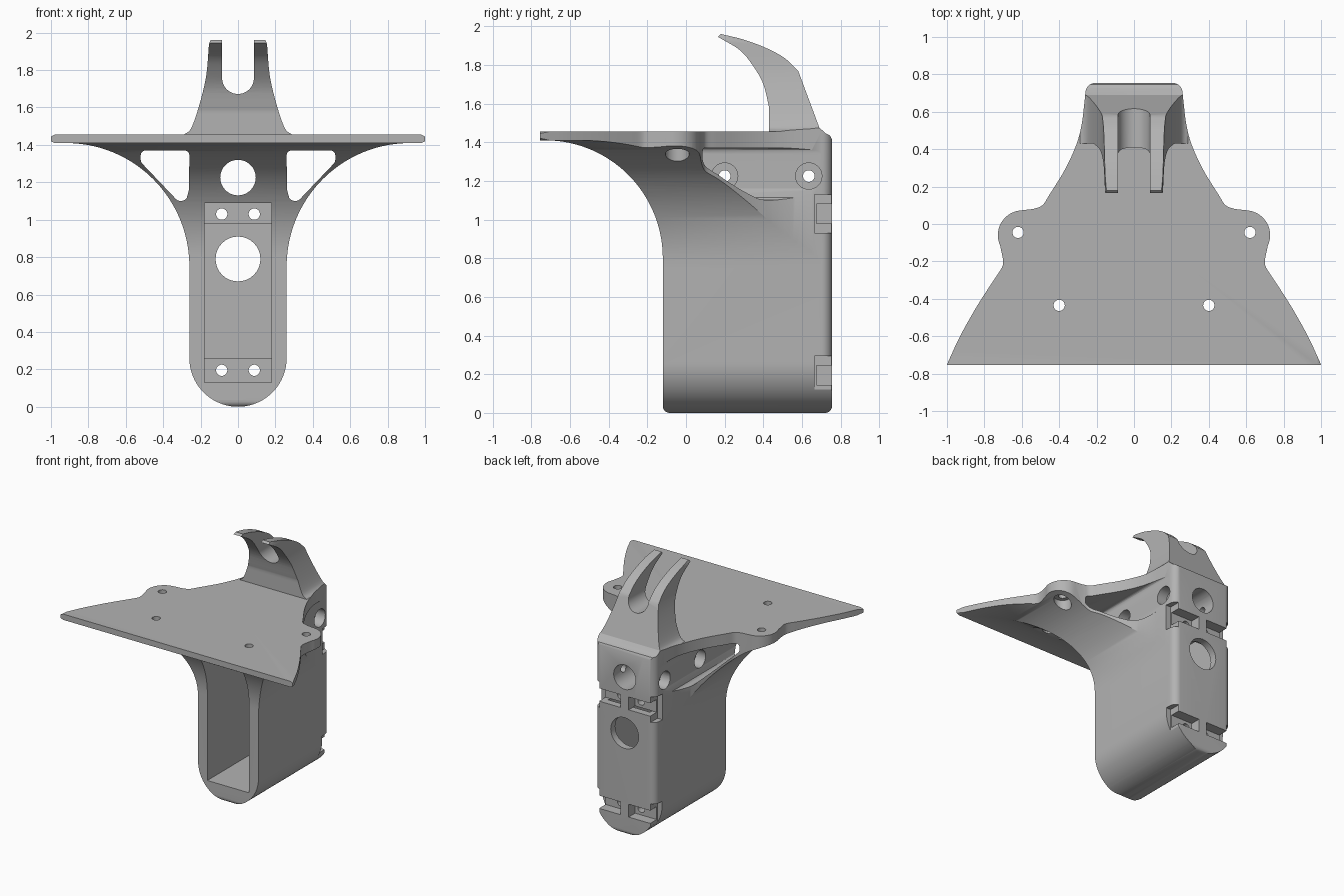
import bpy, bmesh
from math import sin, cos, radians
from mathutils import Vector

cube = bpy.data.objects.get("Cube")
if cube:
    bpy.data.objects.remove(cube, do_unlink=True)

grey = bpy.data.materials.new("light grey plastic")
grey.use_nodes = True
grey.diffuse_color = (0.45, 0.45, 0.45, 1)
grey.node_tree.nodes["Principled BSDF"].inputs["Base Color"].default_value = (0.45, 0.45, 0.45, 1)


def arc(cx, cy, r, a0, a1, n=24):
    return [(cx + r * cos(radians(a0 + (a1 - a0) * i / n)),
             cy + r * sin(radians(a0 + (a1 - a0) * i / n))) for i in range(n + 1)]


def spline(pts, n=5):
    """Smooth curve through the points."""
    p = [Vector(q) for q in pts]
    p = [2 * p[0] - p[1]] + p + [2 * p[-1] - p[-2]]
    out = []
    for a, b, c, d in zip(p, p[1:], p[2:], p[3:]):
        for i in range(n):
            t = i / n
            out.append(tuple(0.5 * (2 * b + (c - a) * t + (2 * a - 5 * b + 4 * c - d) * t * t
                                    + (3 * b - a - 3 * c + d) * t ** 3)))
    return out + [tuple(p[-2])]


def mirrored(half):
    return half + [(-x, y) for x, y in reversed(half) if abs(x) > 1e-5]


def prism(name, pts, axis, lo, hi):
    """Extrude a 2D outline along the x, y or z axis."""
    place = {"x": lambda a, b, h: (h, a, b),
             "y": lambda a, b, h: (a, h, b),
             "z": lambda a, b, h: (a, b, h)}[axis]
    bm = bmesh.new()
    ends = [[bm.verts.new(place(a, b, h)) for a, b in pts] for h in (lo, hi)]
    for ring in ends:
        bm.faces.new(ring)
    n = len(pts)
    for i in range(n):
        j = (i + 1) % n
        bm.faces.new((ends[0][i], ends[0][j], ends[1][j], ends[1][i]))
    bmesh.ops.recalc_face_normals(bm, faces=bm.faces)
    mesh = bpy.data.meshes.new(name)
    bm.to_mesh(mesh)
    bm.free()
    ob = bpy.data.objects.new(name, mesh)
    bpy.context.collection.objects.link(ob)
    mesh.materials.append(grey)
    return ob


def disc(axis, a, b, r, lo, hi):
    return prism("hole_cutter", arc(a, b, r, 0, 360, 32)[:-1], axis, lo, hi)


def box(x0, x1, z0, z1, lo, hi):
    return prism("box_cutter", [(x0, z0), (x1, z0), (x1, z1), (x0, z1)], "y", lo, hi)


def carve(ob, keep, cut):
    """Intersect with the keep shapes, subtract the cut shapes, then tidy up."""
    for op, tools in (("INTERSECT", keep), ("DIFFERENCE", cut)):
        for tool in tools:
            m = ob.modifiers.new("carve", "BOOLEAN")
            m.operation, m.solver, m.object = op, "EXACT", tool
    graph = bpy.context.evaluated_depsgraph_get()
    mesh = bpy.data.meshes.new_from_object(ob.evaluated_get(graph))
    ob.modifiers.clear()
    ob.data = mesh
    for tool in keep + cut:
        bpy.data.objects.remove(tool, do_unlink=True)
    bpy.ops.object.select_all(action="DESELECT")
    ob.select_set(True)
    bpy.context.view_layer.objects.active = ob
    bpy.ops.object.shade_smooth_by_angle(angle=radians(30))


# Outlines shared by the body and the hook
plan = mirrored([(1, -0.755)]
                + spline([(0.995, -0.74), (0.93, -0.6), (0.84, -0.44), (0.75, -0.3), (0.705, -0.23), (0.7, -0.19)])
                + arc(0.595, -0.06, 0.133, -25, 85, 16)
                + spline([(0.54, 0.08), (0.49, 0.1), (0.45, 0.16), (0.37, 0.29), (0.31, 0.42),
                          (0.28, 0.53), (0.265, 0.65)])
                + arc(0.205, 0.7, 0.055, 0, 90, 8))
front = mirrored(arc(0, 0.26, 0.26, -90, 0) + arc(0.92, 0.75, 0.66, 180, 90, 40)
                 + [(0.98, 1.41), (1, 1.42), (1, 1.445), (0.98, 1.455)])
side = ([(-0.755, 1.455), (-0.755, 1.41)] + arc(-0.73, 0.8, 0.61, 90, 0, 40)
        + arc(-0.085, 0.035, 0.035, 180, 270, 6) + arc(0.72, 0.035, 0.035, 270, 360, 6)
        + [(0.755, 1.415), (0.745, 1.435), (0.7, 1.455)])

# Body: flared stem and top plate
body = prism("stem_and_plate", front, "y", -0.8, 0.8)
keep = [prism("side_shape", side, "x", -1.1, 1.1), prism("plan_shape", plan, "z", -0.1, 1.6)]
cut = [
    box(-0.18, 0.18, 0.13, 1.09, -1, 0.6),      # front cavity
    box(-0.18, 0.18, 0.26, 0.98, 0.5, 0.7),     # deeper middle of the cavity
    disc("y", 0, 0.79, 0.12, 0.6, 1),           # window in the back wall
    disc("y", 0, 1.225, 0.095, -1, 1),          # upper through hole
]
for y in (0.2, 0.635):
    cut.append(disc("x", y, 1.225, 0.03, -0.4, 0.4))
for s in (-1, 1):
    # Triangular opening under each wing
    tri = (arc(0.285, 1.345, 0.025, 180, 90, 5) + arc(0.495, 1.345, 0.025, 90, 0, 5)
           + arc(0.49, 1.32, 0.03, 0, -50, 5) + arc(0.305, 1.14, 0.04, -50, -140, 6)
           + [(0.262, 1.16)])
    cut.append(prism("wing_cutter", [(s * x, z) for x, z in tri], "y", -1, 0.72))
    # Side counterbores
    for y in (0.2, 0.635):
        cut.append(disc("x", y, 1.225, 0.068, *sorted((s * 0.18, s * 0.3))))
    # Plate screw holes with counterbores below
    for x, y in ((0.62, -0.045), (0.4, -0.435)):
        cut.append(disc("z", s * x, y, 0.03, 1, 1.6))
        cut.append(disc("z", s * x, y, 0.062, 1, 1.385))
    # Back notches and screw holes
    for z in (0.195, 1.03):
        cut.append(disc("y", s * 0.087, z, 0.03, 0.5, 0.8))
        x0, x1 = sorted((s * 0.035, s * 0.4))
        cut.append(box(x0, x1, z - 0.05, z + 0.05, 0.675, 0.9))
        x0, x1 = sorted((s * 0.22, s * 0.4))
        cut.append(box(x0, x1, z - 0.1, z + 0.1, 0.665, 0.9))
carve(body, keep, cut)

# Forked hook on top
hook_side = ([(0.43, 1.44)] + spline([(0.43, 1.58), (0.4, 1.7), (0.35, 1.79), (0.28, 1.875), (0.165, 1.945)])
             + spline([(0.18, 1.96), (0.3, 1.93), (0.42, 1.885), (0.51, 1.835), (0.58, 1.77)])
             + [(0.69, 1.475), (0.73, 1.44)])
hook_front = mirrored([(0.3, 1.44)] + spline([(0.29, 1.455), (0.25, 1.49), (0.205, 1.62),
                                              (0.17, 1.77), (0.155, 1.94)]) + [(0.145, 1.965)])
slot = arc(0, 1.757, 0.085, 180, 360) + [(0.085, 2.1), (-0.085, 2.1)]
hook = prism("forked_hook", hook_front, "y", 0, 0.8)
carve(hook, [prism("hook_side_shape", hook_side, "x", -0.4, 0.4),
             prism("hook_plan_shape", plan, "z", 1.3, 2.1)],
      [prism("slot_cutter", slot, "y", 0, 1)])
